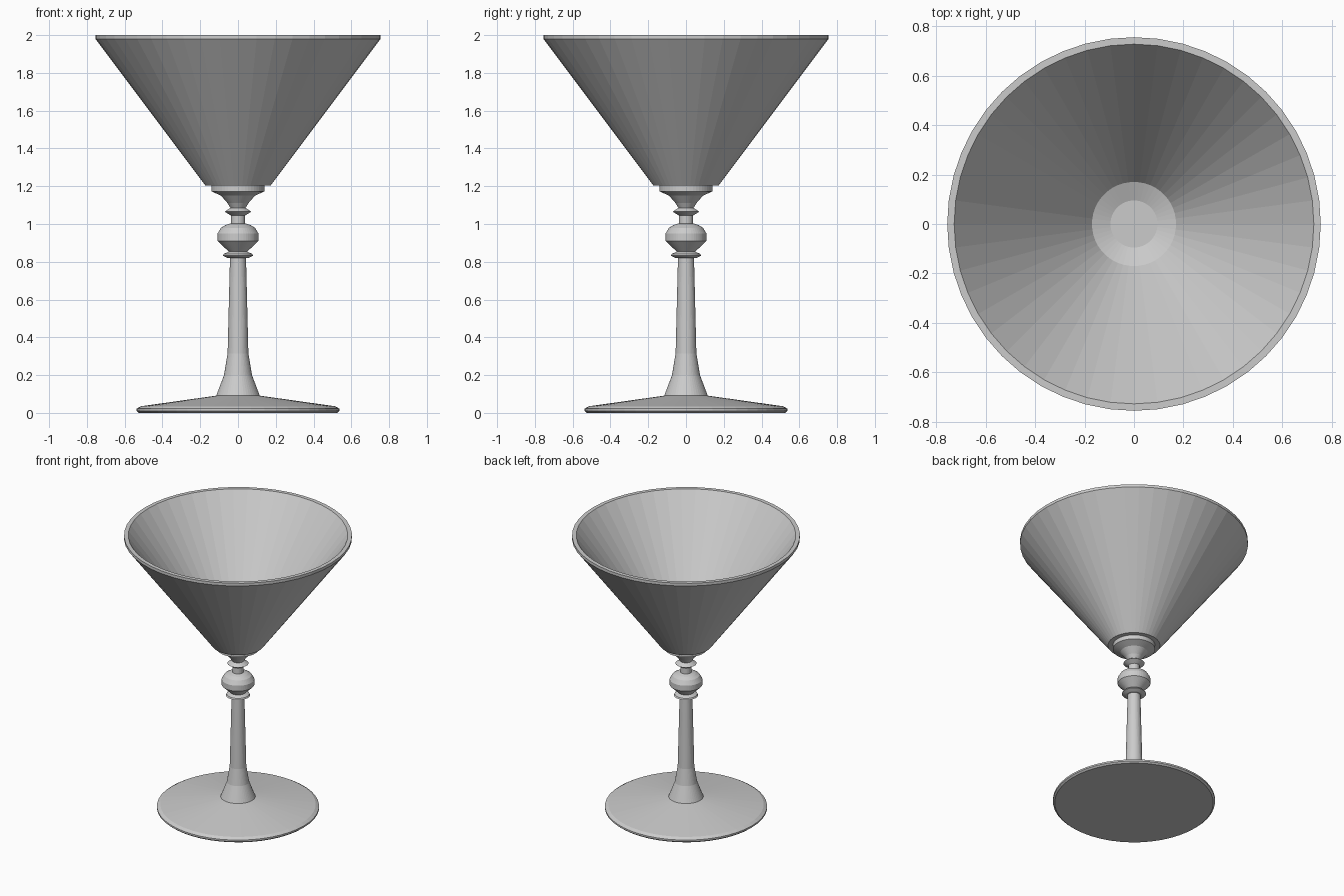
import bpy, bmesh, math

if "Cube" in bpy.data.objects:
    bpy.data.objects.remove(bpy.data.objects["Cube"], do_unlink=True)

SIDES = 48
grey = bpy.data.materials.new("plain grey")
grey.use_nodes = True
colour = (0.6, 0.6, 0.6, 1)
grey.diffuse_color = colour
grey.node_tree.nodes["Principled BSDF"].inputs["Base Color"].default_value = colour


def lathe(name, profile):
    """Spin a closed (radius, height) profile around the z axis."""
    bm = bmesh.new()
    verts = [bm.verts.new((r, 0, z)) for r, z in profile]
    edges = [bm.edges.new(pair) for pair in zip(verts, verts[1:])]
    bmesh.ops.spin(bm, geom=verts + edges, cent=(0, 0, 0), axis=(0, 0, 1),
                   angle=math.tau, steps=SIDES, use_duplicate=False)
    bmesh.ops.remove_doubles(bm, verts=bm.verts, dist=0.0005)
    bmesh.ops.recalc_face_normals(bm, faces=bm.faces)
    mesh = bpy.data.meshes.new(name)
    bm.to_mesh(mesh)
    bm.free()
    mesh.materials.append(grey)
    obj = bpy.data.objects.new(name, mesh)
    bpy.context.collection.objects.link(obj)
    return obj


# Wide disc foot with a bevelled rim
lathe("foot", [(0, 0), (0.525, 0), (0.537, 0.01), (0.537, 0.022),
               (0.515, 0.035), (0.11, 0.092), (0, 0.092)])

# Stem flaring out at the bottom
lathe("stem", [(0, 0.08), (0.115, 0.092), (0.074, 0.2), (0.055, 0.315),
               (0.045, 0.72), (0.042, 0.83), (0, 0.83)])

# Turned rings and bulb between stem and bowl
lathe("lower_ring", [(0, 0.82), (0.055, 0.82), (0.08, 0.832),
                     (0.075, 0.842), (0.045, 0.855), (0, 0.855)])
lathe("bulb", [(0, 0.85), (0.05, 0.855), (0.108, 0.91), (0.108, 0.95),
               (0.09, 0.98), (0.065, 0.995), (0.04, 1.003), (0, 1.003)])
lathe("neck", [(0, 0.99), (0.038, 0.99), (0.038, 1.1), (0, 1.1)])
lathe("upper_ring", [(0, 1.045), (0.038, 1.045), (0.07, 1.065),
                     (0.038, 1.087), (0, 1.087)])

# Flared collar under the bowl
lathe("collar", [(0, 1.085), (0.04, 1.085), (0.055, 1.11), (0.09, 1.15),
                 (0.14, 1.173), (0.14, 1.205), (0, 1.205)])

# Open conical bowl with a thin wall and flat lip
lathe("bowl", [(0, 1.203), (0.172, 1.203), (0.755, 1.98), (0.755, 2.0),
               (0.727, 2.0), (0.17, 1.25), (0.095, 1.222), (0, 1.222)])
